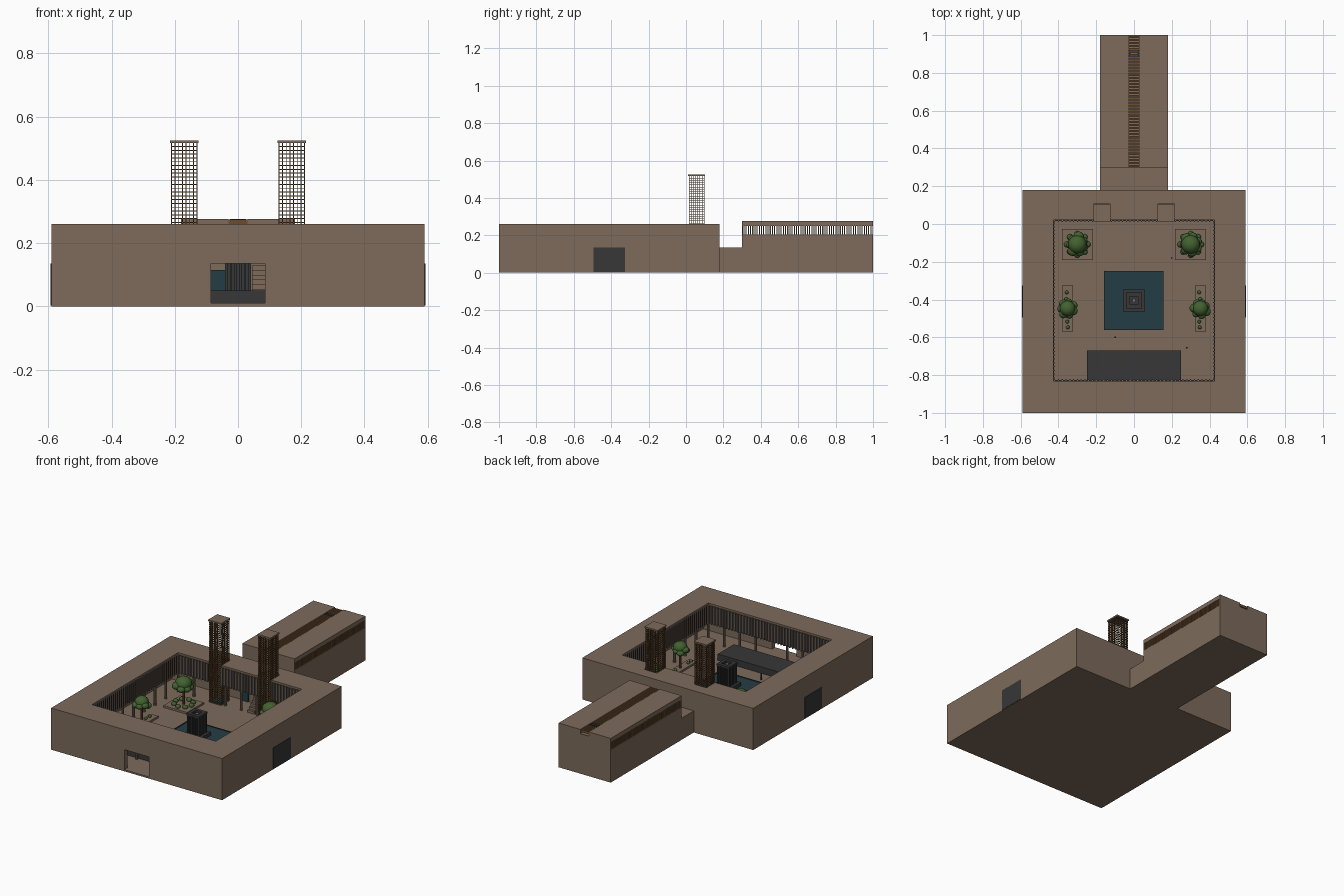
import bpy, bmesh, math, random
from mathutils import Matrix, Vector

if "Cube" in bpy.data.objects:
    bpy.data.objects.remove(bpy.data.objects["Cube"])

random.seed(4)


def material(name, rgb):
    m = bpy.data.materials.new(name)
    m.diffuse_color = (*rgb, 1)
    m.use_nodes = True
    m.node_tree.nodes["Principled BSDF"].inputs["Base Color"].default_value = m.diffuse_color
    return m


CLAY = material("clay_brown", (0.205, 0.145, 0.105))
DARK = material("charcoal", (0.038, 0.038, 0.040))
WOOD = material("wood", (0.145, 0.075, 0.030))
WATER = material("teal_water", (0.017, 0.048, 0.058))
LEAF = material("leaf_green", (0.055, 0.120, 0.030))
STONE = material("pale_grey", (0.25, 0.25, 0.25))


def finish(name, bm, mat):
    me = bpy.data.meshes.new(name)
    bm.to_mesh(me)
    bm.free()
    me.materials.append(mat)
    ob = bpy.data.objects.new(name, me)
    bpy.context.collection.objects.link(ob)
    return ob


def boxes(name, mat, items):
    """One object from boxes given as (x0, x1, y0, y1, z0, z1)."""
    bm = bmesh.new()
    for x0, x1, y0, y1, z0, z1 in items:
        mtx = Matrix.Translation(((x0 + x1) / 2, (y0 + y1) / 2, (z0 + z1) / 2))
        mtx = mtx @ Matrix.Diagonal((x1 - x0, y1 - y0, z1 - z0, 1))
        bmesh.ops.create_cube(bm, size=1, matrix=mtx)
    return finish(name, bm, mat)


def frame(x0, x1, y0, y1, w, z0, z1):
    """Four boxes forming a square ring of width w."""
    return [(x0, x1, y0, y0 + w, z0, z1), (x0, x1, y1 - w, y1, z0, z1),
            (x0, x0 + w, y0 + w, y1 - w, z0, z1), (x1 - w, x1, y0 + w, y1 - w, z0, z1)]


def posts(name, mat, points, r, z0, z1, sides=10):
    bm = bmesh.new()
    for x, y in points:
        bmesh.ops.create_cone(bm, cap_ends=True, segments=sides, radius1=r, radius2=r,
                              depth=z1 - z0, matrix=Matrix.Translation((x, y, (z0 + z1) / 2)))
    return finish(name, bm, mat)


def blobs(name, items):
    """Rounded foliage from (position, radius, flattening)."""
    bm = bmesh.new()
    for p, r, flat in items:
        bmesh.ops.create_icosphere(bm, subdivisions=2, radius=r,
                                   matrix=Matrix.Translation(p) @ Matrix.Diagonal((1, 1, flat, 1)))
    for f in bm.faces:
        f.smooth = True
    return finish(name, bm, LEAF)


W, Y0, Y1 = 0.59, -1.0, 0.18          # outer block
CX, C0, C1 = 0.427, -0.83, 0.02       # courtyard
MID, TOP, FLOOR = 0.135, 0.26, 0.01

# Ground slab and outer walls, with the front entrance left open
boxes("ground_slab", CLAY, [(-W, W, Y0, Y1, 0, FLOOR)])
t = 0.03
boxes("outer_walls", CLAY, [
    (-W, -0.085, Y0, Y0 + t, FLOOR, MID), (0.085, W, Y0, Y0 + t, FLOOR, MID),
    (-W, W, Y1 - t, Y1, FLOOR, MID),
    (-W, -W + t, Y0 + t, Y1 - t, FLOOR, MID), (W - t, W, Y0 + t, Y1 - t, FLOOR, MID)])

# Upper storey ring, notched at the back around both towers
TN = 0.105
boxes("upper_storey", CLAY, [
    (-W, W, Y0, C0, MID, TOP), (-W, -CX, C0, C1, MID, TOP), (CX, W, C0, C1, MID, TOP),
    (-W, W, TN, Y1, MID, TOP), (-W, -0.215, C1, TN, MID, TOP),
    (-0.128, 0.128, C1, TN, MID, TOP), (0.215, W, C1, TN, MID, TOP)])

# Dark screen wall around the courtyard with projecting slats
d = 0.004
back_spans = [(-CX, -0.215), (-0.128, 0.128), (0.215, CX)]
screen = [(-CX, CX, C0, C0 + d, 0.14, 0.247)]
screen += [(a, b, C1 - d, C1, 0.14, 0.247) for a, b in back_spans]
screen += [(s * CX - d if s > 0 else -CX, CX if s > 0 else d - CX, C0, C1, 0.14, 0.247)
           for s in (-1, 1)]
boxes("screen_wall", DARK, screen)
slats = []
e, h = 0.010, 0.003
for i in range(43):
    x = -0.42 + i * 0.02
    slats.append((x - h, x + h, C0, C0 + e, MID, 0.25))
    if any(a < x < b for a, b in back_spans):
        slats.append((x - h, x + h, C1 - e, C1, MID, 0.25))
for i in range(42):
    y = C0 + 0.015 + i * 0.02
    slats.append((-CX, -CX + e, y - h, y + h, MID, 0.25))
    slats.append((CX - e, CX, y - h, y + h, MID, 0.25))
boxes("screen_slats", CLAY, slats)

# Gallery columns
pts = []
for i in range(9):
    x = -0.435 + i * 0.87 / 8
    if abs(x) > 0.02:
        pts.append((x, C0 - 0.012))
    if not 0.12 < abs(x) < 0.22:
        pts.append((x, C1 + 0.012))
for i in range(1, 8):
    y = C0 + i * (C1 - C0) / 8
    pts += [(-0.438, y), (0.438, y)]
posts("gallery_columns", CLAY, pts, 0.008, FLOOR, MID)

# Side doors, rear glass panel and small stair
boxes("side_doors", DARK, [(s * W - 0.003, s * W + 0.003, -0.495, -0.325, 0.003, MID)
                           for s in (-1, 1)])
boxes("glass_panel", WATER, [(-0.085, -0.03, 0.142, 0.15, FLOOR, 0.115)])
boxes("gallery_stair", CLAY, [(0.045, 0.09, 0.03 + i * 0.014, 0.044 + i * 0.014,
                               FLOOR, 0.025 + i * 0.015) for i in range(8)])

# Stage
boxes("stage", DARK, [(-0.25, 0.25, C0, -0.67, FLOOR, 0.05)])

# Pool and fountain
boxes("pool_rim", DARK, frame(-0.16, 0.155, -0.56, -0.25, 0.005, FLOOR, 0.018))
boxes("pool_water", WATER, [(-0.155, 0.15, -0.555, -0.255, 0.004, 0.014)])
fy = -0.405
fountain = [(-0.057, 0.057, fy - 0.057, fy + 0.057, 0.012, 0.035),
            (-0.034, 0.034, fy - 0.034, fy + 0.034, 0.03, 0.15)]
fountain += frame(-0.042, 0.042, fy - 0.042, fy + 0.042, 0.02, 0.15, 0.163)
for i in range(6):
    a = -0.0375 + i * 0.015
    for s in (-1, 1):
        fountain.append((a - .003, a + .003, fy + s * .037 - .004, fy + s * .037 + .004, .03, .15))
        fountain.append((s * .037 - .004, s * .037 + .004, fy + a - .003, fy + a + .003, .03, .15))
boxes("fountain", DARK, fountain)
boxes("fountain_spout", STONE, [(-0.008, 0.008, fy - 0.008, fy + 0.008, 0.15, 0.158)])

# Lattice towers
for side, s in (("left", -1), ("right", 1)):
    cx, cy, r, b = s * 0.17, 0.057, 0.042, 0.0028
    bars = []
    for i in range(43):
        z = 0.012 + i * 0.012
        bars += frame(cx - r, cx + r, cy - r, cy + r, b, z, z + b)
    for i in range(8):
        q = -r + b / 2 + i * (2 * r - b) / 7
        for k in (-1, 1):
            p = k * (r - b / 2)
            bars.append((cx + q - b / 2, cx + q + b / 2, cy + p - b / 2, cy + p + b / 2, FLOOR, 0.516))
            if 0 < i < 7:
                bars.append((cx + p - b / 2, cx + p + b / 2, cy + q - b / 2, cy + q + b / 2, FLOOR, 0.516))
    boxes(side + "_tower_lattice", WOOD, bars)
    boxes(side + "_tower_cap", CLAY, [(cx - 0.045, cx + 0.045, cy - 0.045, cy + 0.045, 0.516, 0.525)])
    boxes(side + "_tower_pool", WATER, [(cx - 0.04, cx + 0.04, cy - 0.04, cy + 0.04, FLOOR, 0.014)])

# Planters, trees and shrubs, mirrored left and right
for side, s in (("left", -1), ("right", 1)):
    for kind, x, y, hx, hy, rad in (("big", 0.30, -0.108, 0.082, 0.082, 0.05),
                                    ("small", 0.352, -0.447, 0.027, 0.125, 0.042)):
        x *= s
        boxes(f"{side}_{kind}_planter", CLAY, [(x - hx, x + hx, y - hy, y + hy, FLOOR, 0.022)])
        posts(f"{side}_{kind}_trunk", WOOD, [(x, y)], 0.007, 0.02, 0.14, 8)
        crown = [(Vector((x, y, 0.152)), rad, 0.85)]
        for i in range(7):
            a = i * math.tau / 7 + 0.4 * s
            k = rad * random.uniform(0.65, 0.85)
            crown.append((Vector((x + k * math.cos(a), y + k * math.sin(a),
                                  random.uniform(0.128, 0.145))), rad * random.uniform(0.45, 0.6), 0.8))
        blobs(f"{side}_{kind}_crown", crown)
        if kind == "big":
            spots = [(0.055 * math.cos(i * math.tau / 8), 0.055 * math.sin(i * math.tau / 8))
                     for i in range(8)]
        else:
            spots = [(random.uniform(-0.01, 0.01), q) for q in (-0.1, -0.07, 0.05, 0.085)]
        blobs(f"{side}_{kind}_shrubs",
              [(Vector((x + p, y + q, 0.028)), 0.016 if kind == "big" else 0.01, 0.8)
               for p, q in spots])

# Small standing figures
posts("standing_figures", DARK, [(-0.1, -0.6), (0.2, -0.18), (0.28, -0.655)], 0.005, FLOOR, 0.05, 8)

# Link to the rear hall
boxes("rear_link", CLAY, [(-0.18, -0.1, Y1, 0.3, 0, MID), (0.1, 0.18, Y1, 0.3, 0, MID),
                          (-0.1, 0.1, Y1, 0.3, 0, MID - 0.001)])

# Rear hall: base, end walls and roof with a central slot
boxes("rear_hall", CLAY, [
    (-0.18, 0.18, 0.3, 1, 0, 0.205),
    (-0.18, 0.18, 0.3, 0.304, 0.205, 0.25), (-0.18, 0.18, 0.996, 1, 0.205, 0.25),
    (-0.18, -0.03, 0.3, 1, 0.25, 0.276), (0.03, 0.18, 0.3, 1, 0.25, 0.276)])

# Side window slats and roof slot slats
win = []
for i in range(59):
    y = 0.31 + i * 0.0117
    for s in (-1, 1):
        win.append((s * 0.173 - 0.006, s * 0.173 + 0.006, y - 0.0028, y + 0.0028, 0.205, 0.25))
boxes("window_slats", WOOD, win)
boxes("roof_slats", WOOD, [(-0.03, 0.03, 0.302 + i * 0.0155, 0.312 + i * 0.0155, 0.258, 0.274)
                           for i in range(45)])
boxes("roof_vent", DARK, frame(-0.026, 0.026, 0.885, 0.92, 0.008, 0.262, 0.277))
